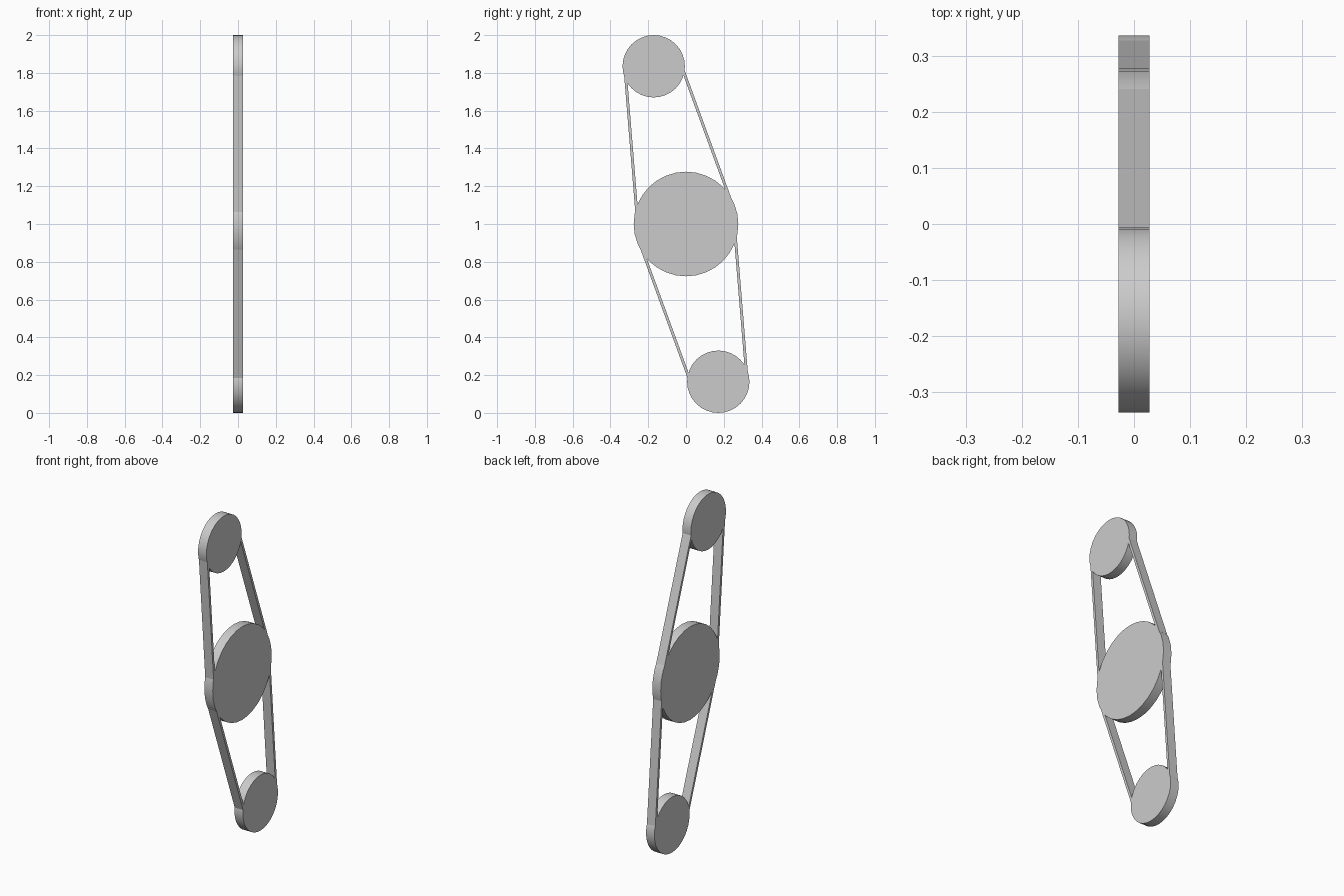
import bpy
import math
from mathutils import Vector

cube = bpy.data.objects.get("Cube")
if cube:
    bpy.data.objects.remove(cube, do_unlink=True)

HALF_WIDTH = 0.0275
BAND = 0.015

grey = bpy.data.materials.new("light grey")
grey.use_nodes = True
COLOUR = (0.6, 0.6, 0.6, 1)
grey.diffuse_color = COLOUR
grey.node_tree.nodes["Principled BSDF"].inputs["Base Color"].default_value = COLOUR


def disc(name, y, z, radius):
    """Flat wheel with its axle along x."""
    bpy.ops.mesh.primitive_cylinder_add(
        vertices=32, radius=radius, depth=2 * HALF_WIDTH,
        location=(0, y, z), rotation=(0, math.pi / 2, 0))
    ob = bpy.context.object
    ob.name = name
    ob.data.materials.append(grey)
    bpy.ops.object.shade_smooth_by_angle(angle=math.radians(30))


def belt(name, start, end, inward):
    """Straight belt run; start and end lie on its outer face."""
    a, b = Vector((0, *start)), Vector((0, *end))
    along = (b - a).normalized()
    side = Vector((0, along.z, -along.y))
    if side.y * inward < 0:
        side.negate()
    a -= along * 0.01
    b += along * 0.01
    ring = [a, b, b + side * BAND, a + side * BAND]
    verts = [p + Vector((x, 0, 0)) for x in (-HALF_WIDTH, HALF_WIDTH) for p in ring]
    faces = [(0, 1, 2, 3), (7, 6, 5, 4)]
    faces += [(i, i + 4, (i + 1) % 4 + 4, (i + 1) % 4) for i in range(4)]
    mesh = bpy.data.meshes.new(name)
    mesh.from_pydata(verts, [], faces)
    # Consistent outward normals whichever way the run points
    if (b - a).cross(side).x > 0:
        mesh.flip_normals()
    mesh.materials.append(grey)
    ob = bpy.data.objects.new(name, mesh)
    bpy.context.collection.objects.link(ob)


# Wheels and belts: the lower half is the upper half turned half a turn
disc("middle_wheel", 0, 1, 0.277)
for label, s in (("upper", 1), ("lower", -1)):
    def turn(y, z):
        return (s * y, 1 + s * z)

    disc(label + "_wheel", *turn(-0.171, 0.835), 0.165)
    belt(label + "_belt_steep", turn(-0.327, 0.78), turn(-0.269, 0.07), s)
    belt(label + "_belt_slanted", turn(-0.006, 0.81), turn(0.237, 0.145), -s)
